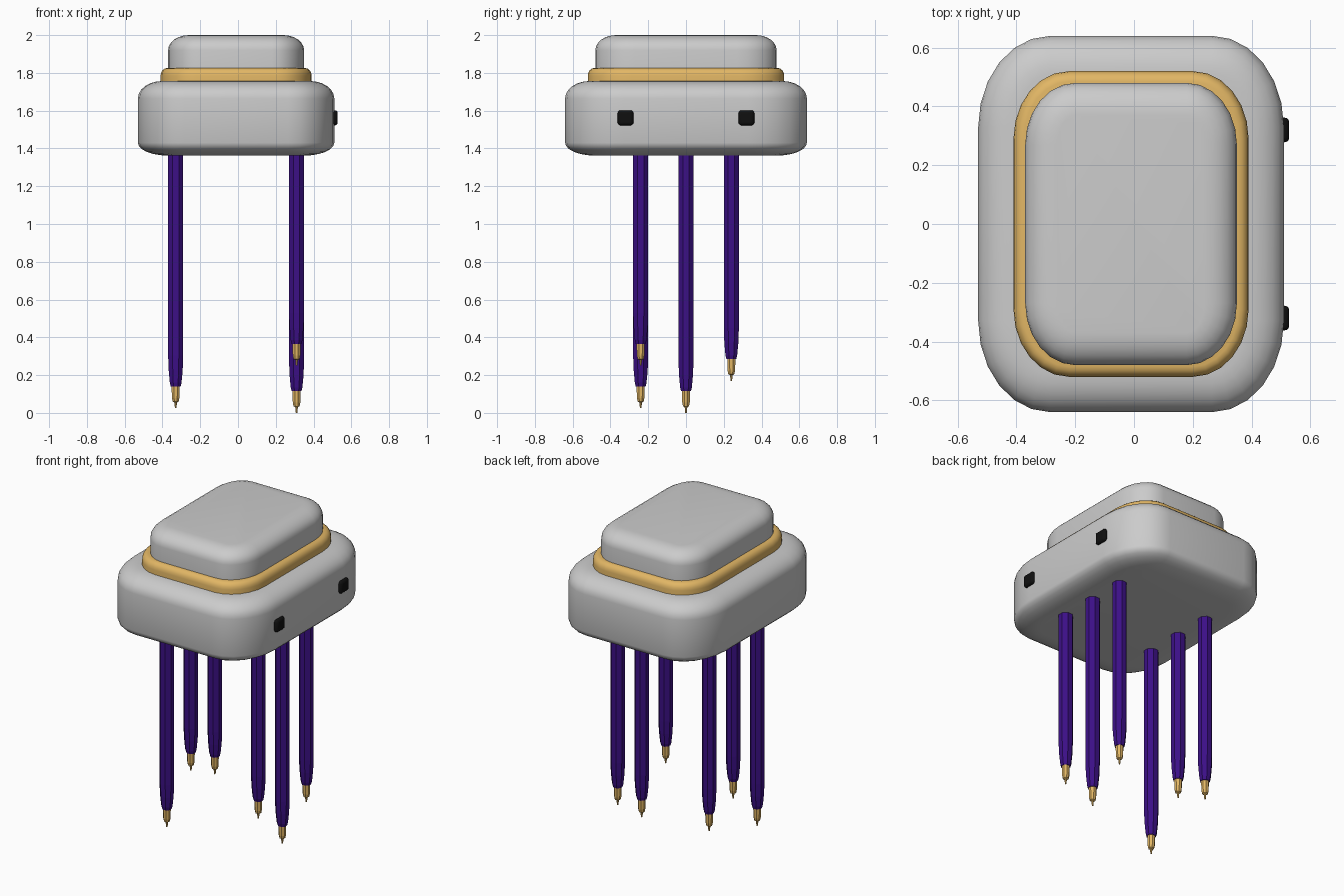
import bpy, bmesh, math

if "Cube" in bpy.data.objects:
    bpy.data.objects.remove(bpy.data.objects["Cube"])

CX = -0.01  # the housing sits slightly left because of the side buttons


def material(name, rgb):
    m = bpy.data.materials.new(name)
    m.diffuse_color = (*rgb, 1)
    m.use_nodes = True
    m.node_tree.nodes["Principled BSDF"].inputs["Base Color"].default_value = m.diffuse_color
    return m


purple = material("purple", (0.045, 0.005, 0.24))
gold = material("gold", (0.76, 0.47, 0.13))
black = material("black", (0.005, 0.005, 0.005))


def loft(name, rings, mat=None, smooth=35):
    """Skin a stack of equal-length closed rings and cap both ends."""
    bm = bmesh.new()
    loops = [[bm.verts.new(p) for p in ring] for ring in rings]
    n = len(loops[0])
    for a, b in zip(loops, loops[1:]):
        for i in range(n):
            j = (i + 1) % n
            bm.faces.new((a[i], a[j], b[j], b[i]))
    bm.faces.new(loops[0][::-1])
    bm.faces.new(loops[-1])
    me = bpy.data.meshes.new(name)
    bm.to_mesh(me)
    bm.free()
    ob = bpy.data.objects.new(name, me)
    bpy.context.collection.objects.link(ob)
    if mat:
        me.materials.append(mat)
    if smooth:
        bpy.ops.object.select_all(action='DESELECT')
        ob.select_set(True)
        bpy.context.view_layer.objects.active = ob
        bpy.ops.object.shade_smooth_by_angle(angle=math.radians(smooth))
    return ob


def rounded_rect(hx, hy, rx, ry, z, seg=6):
    """Rounded rectangle with elliptical corners."""
    pts = []
    for q, (sx, sy) in enumerate([(1, 1), (-1, 1), (-1, -1), (1, -1)]):
        for k in range(seg + 1):
            t = (q + k / seg) * math.pi / 2
            pts.append((CX + sx * (hx - rx) + rx * math.cos(t),
                        sy * (hy - ry) + ry * math.sin(t), z))
    return pts


def slab(name, hx, hy, rx, ry, profile, mat=None):
    loft(name, [rounded_rect(hx - d, hy - d, rx - d, ry - d, z)
                for d, z in profile], mat)


def round_edge(width, z_side, z_end, seg=6):
    """(inset, height) steps of a quarter ellipse from side to flat face."""
    return [(width * (1 - math.cos(a)), z_side + (z_end - z_side) * math.sin(a))
            for a in (k * math.pi / 2 / seg for k in range(seg + 1))]


# Housing: wide lower body, gold trim ring and upper block
slab("body", 0.52, 0.64, 0.245, 0.31,
     round_edge(0.16, 1.43, 1.362)[::-1] + round_edge(0.13, 1.665, 1.757))
slab("trim_ring", 0.40, 0.52, 0.19, 0.23,
     [(0, 1.73)] + round_edge(0.035, 1.785, 1.826, 4), gold)
slab("upper_block", 0.36, 0.48, 0.17, 0.21,
     [(0, 1.80)] + round_edge(0.11, 1.92, 2.0))


# Legs: octagonal purple pins of different lengths, each with a gold contact tip
def octagon(x, y, z, half_width):
    r = half_width / math.cos(math.pi / 8)
    return [(x + r * math.cos((k + 0.5) * math.pi / 4),
             y + r * math.sin((k + 0.5) * math.pi / 4), z) for k in range(8)]


LEG = [(0.115, 0.026), (0.135, 0.031), (0.20, 0.037), (0.28, 0.040)]
TIP = [(0, 0.004), (0.03, 0.007), (0.035, 0.016), (0.055, 0.020), (0.13, 0.022)]
tips = {-0.33: (0.025, 0.29, 0.175), 0.31: (0.25, 0.0, 0.17)}
for x, bottoms in tips.items():
    side = "left" if x < 0 else "right"
    for y, z0, row in zip((-0.24, 0, 0.24), bottoms, ("front", "middle", "back")):
        loft(f"{side}_{row}_leg", [octagon(x, y, z0 + h, w) for h, w in LEG]
             + [octagon(x, y, 1.40, 0.040)], purple, 0)
        loft(f"{side}_{row}_leg_tip",
             [octagon(x, y, z0 + h, w) for h, w in TIP], gold, 0)

# Two small black buttons on the right side
for y, label in ((-0.32, "front"), (0.32, "back")):
    bpy.ops.mesh.primitive_cube_add(size=1, location=(0.495, y, 1.562))
    ob = bpy.context.object
    ob.name = f"{label}_side_button"
    ob.scale = (0.066, 0.084, 0.08)
    bpy.ops.object.transform_apply(location=False, scale=True)
    bev = ob.modifiers.new("round", 'BEVEL')
    bev.width, bev.segments = 0.016, 3
    ob.data.materials.append(black)
    bpy.ops.object.shade_smooth_by_angle(angle=math.radians(35))
